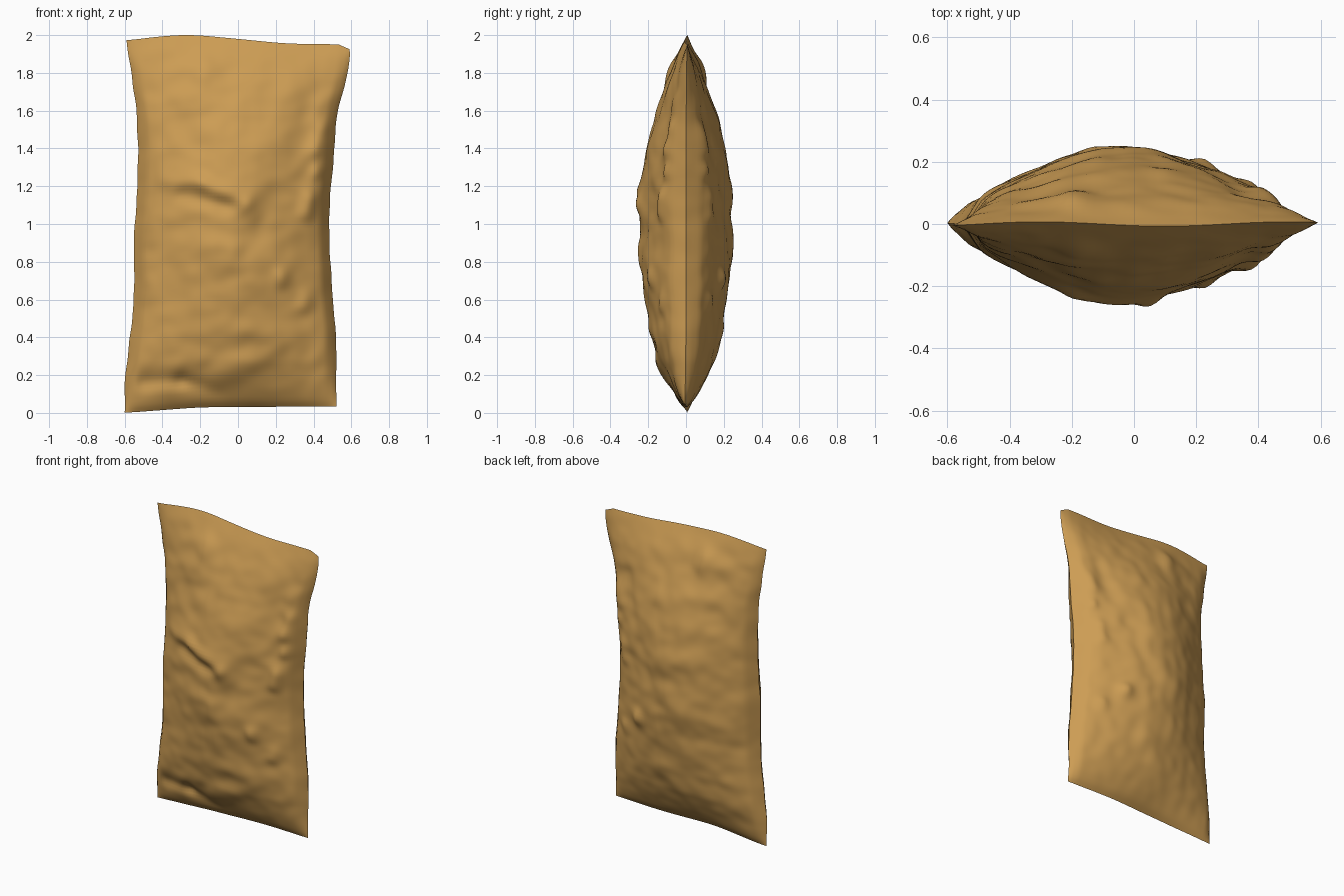
import bpy
import bmesh
import math
from mathutils import Vector, noise

cube = bpy.data.objects.get("Cube")
if cube:
    bpy.data.objects.remove(cube)

# Outline and fullness profiles: (position, value)
LEFT = [(0, -.60), (.2, -.60), (.4, -.57), (.6, -.55), (1, -.55), (1.2, -.53),
        (1.5, -.53), (1.65, -.54), (1.8, -.56), (2, -.595)]
RIGHT = [(0, .52), (.4, .52), (.6, .50), (1, .48), (1.2, .49), (1.4, .51),
         (1.6, .52), (1.8, .57), (1.9, .595), (2, .59)]
BOTTOM = [(-.6, .0), (-.2, .03), (.6, .035)]
TOP = [(-.6, 1.97), (-.4, 1.995), (-.25, 2.003), (0, 1.98), (.25, 1.955), (.6, 1.95)]
DEPTH = [(0, .0), (.03, .035), (.1, .08), (.25, .15), (.4, .19), (.6, .218), (.8, .243),
         (1.2, .243), (1.4, .21), (1.6, .16), (1.8, .09), (1.92, .04), (2, .0)]
ACROSS = [(0, 1), (.2, .97), (.4, .85), (.6, .67), (.8, .47), (.9, .33), (1, 0)]

# Cloth details: start x, z, end x, z, radius, height
LUMPS = [(-.19, 1.8, -.19, 1.84, .06, .02), (.42, 1.27, .42, 1.29, .03, .025),
         (.36, 1.05, .38, 1.13, .04, .025), (.42, 1.4, .45, 1.5, .04, .02),
         (.23, .7, .23, .72, .04, .03), (.35, .57, .36, .6, .04, .02),
         (-.12, .86, -.04, .88, .07, .012), (.3, 1.35, .36, 1.6, .05, -.012),
         (.05, .85, .2, 1.2, .05, -.012)]
FRONT_FOLDS = [(-.4, 1.24, -.2, 1.22, .04, .016), (-.2, 1.22, .04, 1.12, .04, .02),
               (-.3, 1.15, -.05, 1.09, .04, -.018), (.03, 1.08, .05, 1.1, .03, .012),
               (-.35, 1.6, -.2, 1.42, .06, -.012), (-.5, .17, -.3, .17, .04, -.02),
               (-.3, .17, -.1, .10, .04, -.018), (-.1, .22, .2, .33, .05, .014)]


def lerp(points, t):
    if t <= points[0][0]:
        return points[0][1]
    for (a, p), (b, q) in zip(points, points[1:]):
        if t <= b:
            return p + (q - p) * (t - a) / (b - a)
    return points[-1][1]


def soft(points, t, width):
    return sum(lerp(points, t + width * k / 4) for k in range(-4, 5)) / 9


def lump(x, z, spec):
    x0, z0, x1, z1, radius, height = spec
    p, a, b = Vector((x, z)), Vector((x0, z0)), Vector((x1, z1))
    d = b - a
    t = max(0, min(1, (p - a).dot(d) / d.length_squared))
    return height * math.exp(-((p - a - d * t).length / radius) ** 2)


def cloth_point(u, v, side):
    """u runs -1..1 across, v runs 0..1 upward, side is -1 front or 1 back."""
    h = 2 * v
    lo, hi = soft(LEFT, h, .1), soft(RIGHT, h, .06)
    x = lo + (hi - lo) * (u + 1) / 2
    floor, roof = soft(BOTTOM, x, .08), soft(TOP, x, .08)
    z = floor + (roof - floor) * v
    x += .005 * noise.noise(Vector((u * 2, 0, z * 9))) * abs(u) ** 8
    # rounded upper corner
    z -= .025 * max(0, u - .9) * 10 * max(0, v - .97) * 33
    seam = .007 * math.sin(x * 8 + 2 * z) * (2 * v - 1) ** 4
    ends = abs(2 * v - 1) ** 2
    width = max(0, lerp(ACROSS, abs(u))) ** (1 - .4 * ends)
    puff = lerp(DEPTH, h) * width
    margin = min(1, (1 - abs(u)) * 6) * min(1, v * 14, (1 - v) * 14)
    detail = sum(lump(x, z, s) for s in LUMPS)
    if side < 0:
        detail += sum(lump(x, z, s) for s in FRONT_FOLDS)
    # diagonal creases
    detail += .012 * noise.noise(Vector((x * 5 + z * 3, z * 7 - x * 3, side * 3)))
    detail += .006 * noise.noise(Vector((x * 12 + z * 6, z * 13 - x * 6, side * 7)))
    return Vector((x, seam + side * max(0, puff + detail * margin), z))


COLS, ROWS = 60, 104
bm = bmesh.new()
for side in (-1, 1):
    grid = [[bm.verts.new(cloth_point(math.sin(math.pi / 2 * (.6 * (2 * i / COLS - 1)))
                                      / math.sin(.3 * math.pi), j / ROWS, side))
             for i in range(COLS + 1)] for j in range(ROWS + 1)]
    for j in range(ROWS):
        for i in range(COLS):
            quad = [grid[j][i], grid[j][i + 1], grid[j + 1][i + 1], grid[j + 1][i]]
            bm.faces.new(quad if side < 0 else quad[::-1])
# sew the two panels together and relax the cloth
bmesh.ops.remove_doubles(bm, verts=bm.verts, dist=.0005)
inner = [v for v in bm.verts if abs(v.co.y) > .02]
for _ in range(2):
    bmesh.ops.smooth_vert(bm, verts=inner, factor=.5, use_axis_x=False,
                          use_axis_y=True, use_axis_z=False)
bmesh.ops.recalc_face_normals(bm, faces=bm.faces)

mesh = bpy.data.meshes.new("stuffed_sack")
bm.to_mesh(mesh)
bm.free()
sack = bpy.data.objects.new("stuffed_sack", mesh)
bpy.context.collection.objects.link(sack)

# Tan cloth
cloth = bpy.data.materials.new("tan_cloth")
cloth.use_nodes = True
color = (.61, .337, .089, 1)
cloth.diffuse_color = color
cloth.node_tree.nodes["Principled BSDF"].inputs["Base Color"].default_value = color
mesh.materials.append(cloth)

bpy.context.view_layer.objects.active = sack
sack.select_set(True)
bpy.ops.object.shade_smooth_by_angle(angle=math.radians(60))
